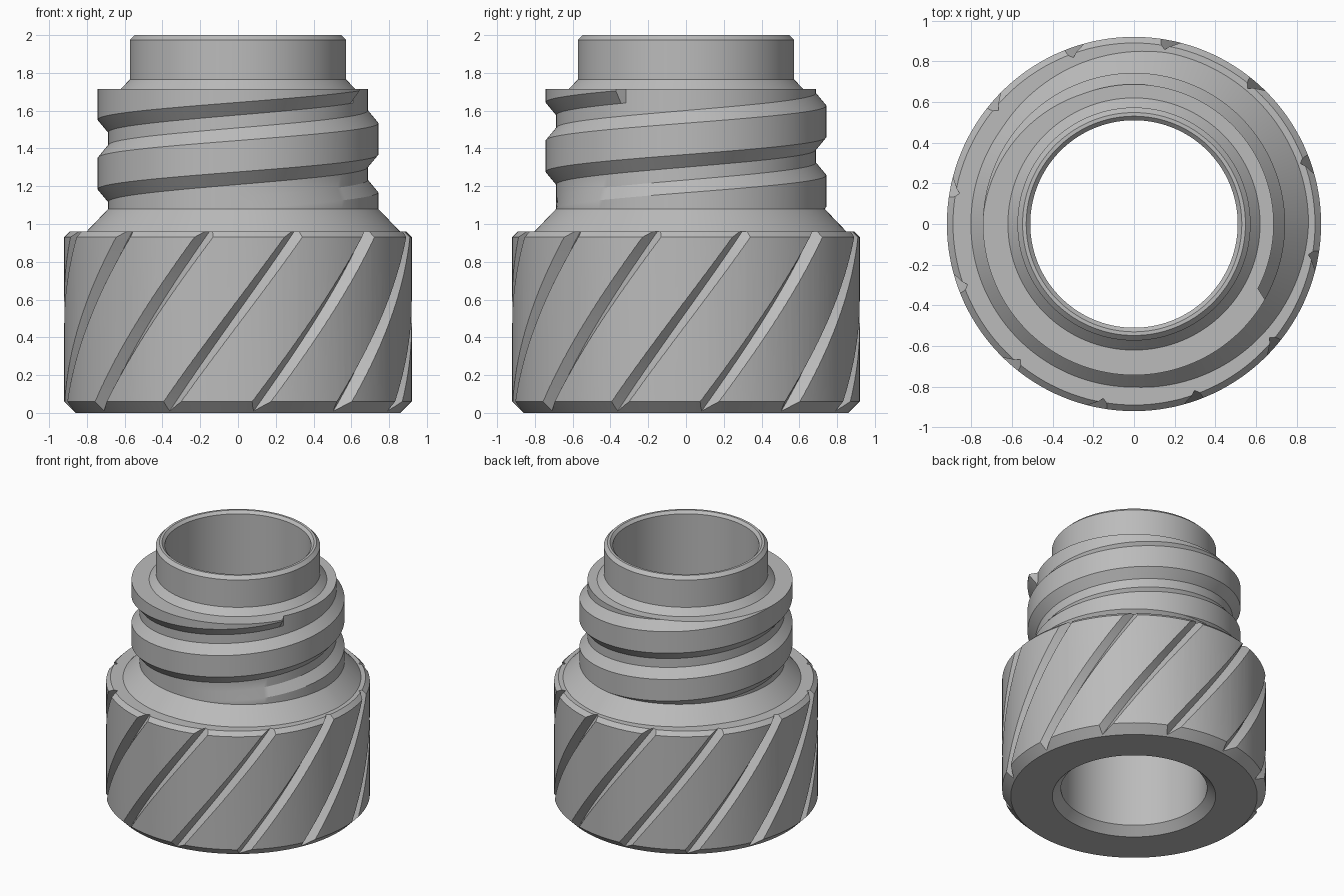
import bpy, bmesh, math

if "Cube" in bpy.data.objects:
    bpy.data.objects.remove(bpy.data.objects["Cube"])

SEG = 144
BORE = 0.51

grey = bpy.data.materials.new("plain grey")
grey.use_nodes = True
tone = (0.5, 0.5, 0.5, 1)
grey.diffuse_color = tone
grey.node_tree.nodes["Principled BSDF"].inputs["Base Color"].default_value = tone


def point(r, angle, z):
    return (r * math.cos(angle), r * math.sin(angle), z)


def loft(bm, sections, caps=False):
    """Skin closed cross-sections; without caps the last meets the first."""
    rows = [[bm.verts.new(p) for p in s] for s in sections]
    n = len(rows[0])
    for a, b in zip(rows, rows[1:]):
        for i in range(n):
            j = (i + 1) % n
            bm.faces.new((a[i], b[i], b[j], a[j]))
    if caps:
        bm.faces.new(rows[0])
        bm.faces.new(rows[-1])


def finish(bm, name):
    bmesh.ops.remove_doubles(bm, verts=bm.verts, dist=1e-4)
    bmesh.ops.dissolve_degenerate(bm, edges=bm.edges, dist=1e-5)
    bmesh.ops.recalc_face_normals(bm, faces=bm.faces)
    mesh = bpy.data.meshes.new(name)
    bm.to_mesh(mesh)
    bm.free()
    mesh.materials.append(grey)
    obj = bpy.data.objects.new(name, mesh)
    bpy.context.collection.objects.link(obj)
    return obj


def smooth(obj):
    bpy.ops.object.select_all(action='DESELECT')
    obj.select_set(True)
    bpy.context.view_layer.objects.active = obj
    bpy.ops.object.shade_smooth_by_angle(angle=math.radians(25))


# Grip base: chamfered ring with a chamfered bore
profile = [(BORE, 0.06), (0.57, 0), (0.86, 0), (0.92, 0.06),
           (0.92, 0.93), (0.89, 0.96), (BORE, 0.96)]
bm = bmesh.new()
loft(bm, [[point(r, math.tau * i / SEG, z) for r, z in profile]
          for i in range(SEG + 1)])
base = finish(bm, "grip_base")

# Twelve helical V grooves cut out of the grip
GROOVES, STEPS = 12, 28
TWIST = math.radians(45) / 0.96
bm = bmesh.new()
for g in range(GROOVES):
    start = math.radians(20) + math.tau * g / GROOVES
    sections = []
    for s in range(STEPS + 1):
        z = -0.03 + 1.03 * s / STEPS
        a = start + TWIST * (z - 0.96)
        sections.append([point(0.87, a, z), point(0.97, a + 0.1, z),
                         point(0.97, a - 0.1, z)])
    loft(bm, sections, caps=True)
cutter = finish(bm, "groove_cutter")
cut = base.modifiers.new("grooves", 'BOOLEAN')
cut.operation = 'DIFFERENCE'
cut.solver = 'EXACT'
cut.object = cutter
bpy.context.view_layer.objects.active = base
bpy.ops.object.select_all(action='DESELECT')
base.select_set(True)
bpy.ops.object.modifier_apply(modifier=cut.name)
bpy.data.objects.remove(cutter)
smooth(base)

# Threaded neck: flared foot, trapezoid helical thread, plain spout
PITCH, MIDDLE = 0.368, 1.083
LOW, HIGH = 1.08, 1.715
CORE, RISE = 0.687, 0.056
CREST, ROOT = 0.083, 0.15
TURNS = range(-1, 3)


def fade(u):
    return 0 if u > 1.92 else min(1, max(0, (u + 0.25) * 4))


def neck_radius(t, z):
    ridge = 0
    for k in TURNS:
        away = abs(z - MIDDLE - PITCH * (t + k))
        flank = min(1, max(0, (ROOT - away) / (ROOT - CREST)))
        ridge = max(ridge, flank * fade(t + k))
    return CORE + RISE * ridge


spout = [(0.62, HIGH), (0.573, 1.765), (0.573, 1.975), (0.548, 2),
         (0.53, 2), (BORE, 1.98)]
columns = []
for i in range(SEG + 1):
    t = i / SEG
    heights = [LOW]
    for k in TURNS:
        for offset in (-ROOT, -CREST, CREST, ROOT):
            z = MIDDLE + PITCH * (t + k) + offset
            heights.append(min(HIGH, max(LOW, z)))
    heights.append(HIGH)
    outline = [(BORE, 0.96), (neck_radius(t, LOW) + 0.115, 0.96)]
    outline += [(neck_radius(t, z), z) for z in heights] + spout
    columns.append([point(r, math.tau * t, z) for r, z in outline])
bm = bmesh.new()
loft(bm, columns)
neck = finish(bm, "threaded_neck")
smooth(neck)
